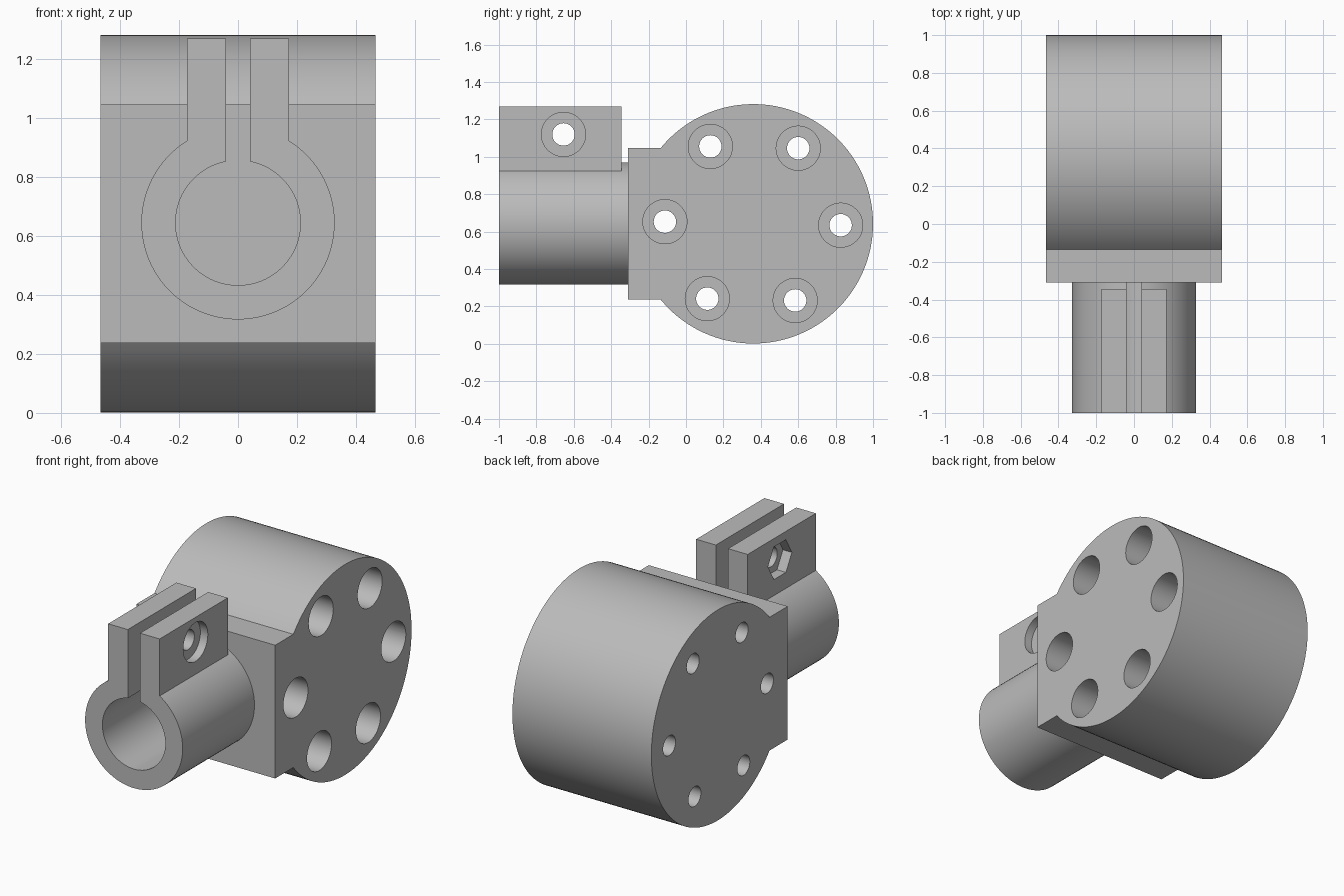
import bpy, bmesh, math
from math import sin, cos, pi, asin

cube = bpy.data.objects.get("Cube")
if cube:
    bpy.data.objects.remove(cube, do_unlink=True)

grey = bpy.data.materials.new("plain grey")
grey.use_nodes = True
colour = (0.5, 0.5, 0.5, 1)
grey.diffuse_color = colour
grey.node_tree.nodes["Principled BSDF"].inputs["Base Color"].default_value = colour


def arc(u, v, r, start, end, n):
    """Points on an arc in the profile plane, both ends included."""
    angles = [start + (end - start) * i / n for i in range(n + 1)]
    return [(u + r * cos(a), v + r * sin(a)) for a in angles]


def circle(u, v, r, n):
    return arc(u, v, r, 0, 2 * pi, n)[:-1]


def prism(name, profile, axis, low, high):
    """Extrude a closed profile along x (profile is y,z) or y (profile is x,z)."""
    bm = bmesh.new()

    def place(d, p):
        return (d, p[0], p[1]) if axis == "x" else (p[0], d, p[1])

    a = [bm.verts.new(place(low, p)) for p in profile]
    b = [bm.verts.new(place(high, p)) for p in profile]
    bm.faces.new(a)
    bm.faces.new(b)
    for i in range(len(a)):
        j = (i + 1) % len(a)
        bm.faces.new((a[i], a[j], b[j], b[i]))
    bmesh.ops.recalc_face_normals(bm, faces=bm.faces)
    mesh = bpy.data.meshes.new(name)
    bm.to_mesh(mesh)
    bm.free()
    mesh.materials.append(grey)
    obj = bpy.data.objects.new(name, mesh)
    bpy.context.collection.objects.link(obj)
    return obj


def select(obj):
    bpy.ops.object.select_all(action="DESELECT")
    obj.select_set(True)
    bpy.context.view_layer.objects.active = obj


def combine(obj, other, operation):
    """Boolean with a helper object, which is then removed."""
    mod = obj.modifiers.new("boolean", "BOOLEAN")
    mod.operation = operation
    mod.solver = "EXACT"
    mod.object = other
    select(obj)
    bpy.ops.object.modifier_apply(modifier=mod.name)
    bpy.data.objects.remove(other, do_unlink=True)


def cut(obj, profile, low, high):
    combine(obj, prism("cutter", profile, "x", low, high), "DIFFERENCE")


# Main body: a drum with a flat mounting block at the front
CY, CZ, R, HALF = 0.36, 0.642, 0.64, 0.467
BLOCK_HALF, FACE = 0.405, -0.31
edge = pi - asin(BLOCK_HALF / R)
outline = arc(CY, CZ, R, -edge, edge, 96)
outline += [(FACE, CZ + BLOCK_HALF), (FACE, CZ - BLOCK_HALF)]
body = prism("drum_body", outline, "x", -HALF, HALF)

# Ring of six counterbored bolt holes
for i in range(6):
    a = i * pi / 3 - 0.02
    y, z = 0.357 + 0.47 * cos(a), 0.644 + 0.47 * sin(a)
    cut(body, circle(y, z, 0.06, 32), -1, 1)
    cut(body, circle(y, z, 0.118, 48), -0.13, 1)

# Split clamp tube, open along the top
TZ, OUT, BORE, GAP = 0.645, 0.328, 0.212, 0.041
outer_a, inner_a = asin(GAP / OUT), asin(GAP / BORE)
ring = arc(0, TZ, OUT, pi / 2 + outer_a, 2.5 * pi - outer_a, 80)
ring += arc(0, TZ, BORE, 2.5 * pi - inner_a, pi / 2 + inner_a, 64)
clamp = prism("split_clamp", ring, "y", -1, FACE)

# Pair of clamp ears with a bolt hole
EAR_OUT, EAR_TOP, EAR_BACK = 0.173, 1.27, -0.345
BOLT_Y, BOLT_Z = -0.655, 1.12
for side in (-1, 1):
    ear = [(side * GAP, 0.9), (side * EAR_OUT, 0.9),
           (side * EAR_OUT, EAR_TOP), (side * GAP, EAR_TOP)]
    combine(clamp, prism("ear", ear, "y", -1, EAR_BACK), "UNION")
cut(clamp, circle(BOLT_Y, BOLT_Z, 0.06, 32), -1, 1)
# Round head recess on one side, hexagonal nut recess on the other
cut(clamp, circle(BOLT_Y, BOLT_Z, 0.118, 48), EAR_OUT - 0.05, 1)
cut(clamp, circle(BOLT_Y, BOLT_Z, 0.115, 6), -1, -EAR_OUT + 0.06)

for obj in (body, clamp):
    select(obj)
    bpy.ops.object.shade_smooth_by_angle(angle=math.radians(25))
